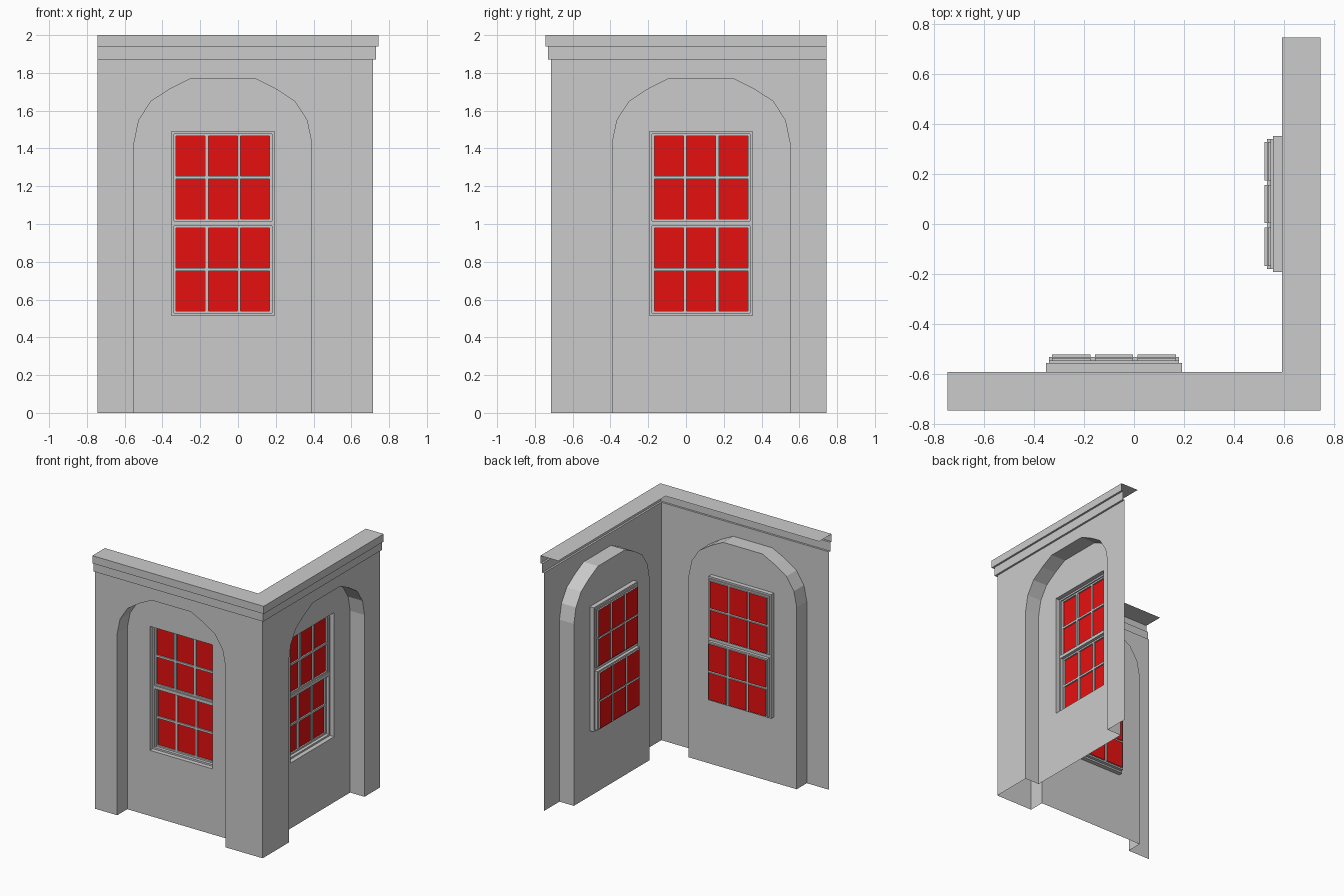
import bpy
import bmesh

cube = bpy.data.objects.get("Cube")
if cube:
    bpy.data.objects.remove(cube)


def make_material(name, colour):
    m = bpy.data.materials.new(name)
    m.use_nodes = True
    m.diffuse_color = colour
    m.node_tree.nodes["Principled BSDF"].inputs["Base Color"].default_value = colour
    return m


STONE = make_material("grey_stone", (0.6, 0.6, 0.6, 1))
GLASS = make_material("red_glass", (0.8, 0.005, 0.005, 1))

# Wall coordinates: u along the wall, d outward from the centre, z up
WALLS = {
    "front": (lambda u, d, z: (u, -d, z), False),
    "right": (lambda u, d, z: (d, -u, z), True),
}
END, WALL, PANEL, FRAME = -0.745, 0.715, 0.59, 0.555
MID = -0.08
WALL_TOP = 1.87
WIN_HALF, WIN_LOW, WIN_HIGH = 0.272, 0.515, 1.49

# Right half of the niche arch, from the floor to the crown
HALF_ARCH = [(0.47, 0), (0.47, 1.43), (0.445, 1.55), (0.38, 1.65),
             (0.28, 1.715), (0.17, 1.77)]
ARCH = [(MID + u, z) for u, z in HALF_ARCH]
ARCH += [(MID - u, z) for u, z in reversed(HALF_ARCH)]


class Part:
    """Collects the faces of one thin-shell part of one wall."""

    def __init__(self, side):
        self.side = side
        self.place, self.flip = WALLS[side]
        self.bm = bmesh.new()

    def face(self, points, mat=0):
        verts = [self.bm.verts.new(self.place(*p)) for p in points]
        f = self.bm.faces.new(verts)
        f.material_index = mat
        if self.flip:
            f.normal_flip()

    def flat(self, outline, d, mat=0):
        self.face([(u, d, z) for u, z in outline], mat)

    def reveal(self, outline, d0, d1):
        for (u0, z0), (u1, z1) in zip(outline, outline[1:]):
            self.face([(u0, d0, z0), (u1, d0, z1), (u1, d1, z1), (u0, d1, z0)])

    def lattice(self, us, zs, d, fill):
        """Flat bars at depth d; every odd cell is handed to fill."""
        for i, (u0, u1) in enumerate(zip(us, us[1:])):
            for j, (z0, z1) in enumerate(zip(zs, zs[1:])):
                rect = [(u0, z0), (u1, z0), (u1, z1), (u0, z1)]
                if i % 2 and j % 2:
                    fill(rect, j)
                else:
                    self.flat(rect, d)

    def finish(self, name):
        bmesh.ops.remove_doubles(self.bm, verts=self.bm.verts, dist=0.0005)
        mesh = bpy.data.meshes.new(name)
        self.bm.to_mesh(mesh)
        self.bm.free()
        mesh.materials.append(STONE)
        mesh.materials.append(GLASS)
        obj = bpy.data.objects.new(f"{self.side}_{name}", mesh)
        bpy.context.scene.collection.objects.link(obj)


def bar_positions(low, high, count, edge, bar):
    """Edges of evenly spaced panes between a rim and thin bars."""
    pane = (high - low - 2 * edge - (count - 1) * bar) / count
    values = [low]
    for k in range(count):
        start = low + edge + k * (pane + bar)
        values += [start, start + pane]
    return values + [high]


def build_wall(side):
    # Outer wall sheet with the arched opening
    p = Part(side)
    p.flat([(END, 0)] + ARCH[::-1] +
           [(WALL, 0), (WALL, WALL_TOP), (END, WALL_TOP)], WALL)
    p.finish("wall")

    # Stepped cornice and cap, mitred at the corner
    p = Part(side)
    profile = [(WALL, WALL_TOP), (0.73, WALL_TOP), (0.73, 1.94),
               (0.745, 1.94), (0.745, 2), (PANEL, 2)]
    for (d0, z0), (d1, z1) in zip(profile, profile[1:]):
        p.face([(END, d0, z0), (d0, d0, z0), (d1, d1, z1), (END, d1, z1)])
    p.finish("cornice")

    # Niche sides and back panel around the window hole
    p = Part(side)
    p.reveal(ARCH, WALL, PANEL)
    half = [(0, 0)] + HALF_ARCH + [(0, 1.77), (0, WIN_HIGH), (WIN_HALF, WIN_HIGH),
                                   (WIN_HALF, WIN_LOW), (0, WIN_LOW)]
    p.flat([(MID + u, z) for u, z in half], PANEL)
    p.flat([(MID - u, z) for u, z in reversed(half)], PANEL)
    p.finish("niche")

    # Window: outer frame, two sashes, recessed panes
    p = Part(side)
    left, right = MID - WIN_HALF, MID + WIN_HALF
    hole = [(left, WIN_LOW), (right, WIN_LOW), (right, WIN_HIGH), (left, WIN_HIGH)]
    p.reveal(hole + hole[:1], PANEL, FRAME)

    def sash(rect, row):
        face_d, glass_d = (0.531, 0.52) if row == 1 else (0.545, 0.534)
        p.reveal(rect + rect[:1], FRAME, face_d)

        def pane(cell, _):
            p.reveal(cell + cell[:1], face_d, glass_d)
            p.flat(cell, glass_d, 1)

        (u0, z0), (u1, z1) = rect[0], rect[2]
        p.lattice(bar_positions(u0, u1, 3, 0.012, 0.018),
                  bar_positions(z0, z1, 2, 0.012, 0.016), face_d, pane)

    p.lattice([left, left + 0.013, right - 0.013, right],
              [WIN_LOW, 0.528, 0.99, 1.015, 1.477, WIN_HIGH], FRAME, sash)
    p.finish("window")


for side in WALLS:
    build_wall(side)
